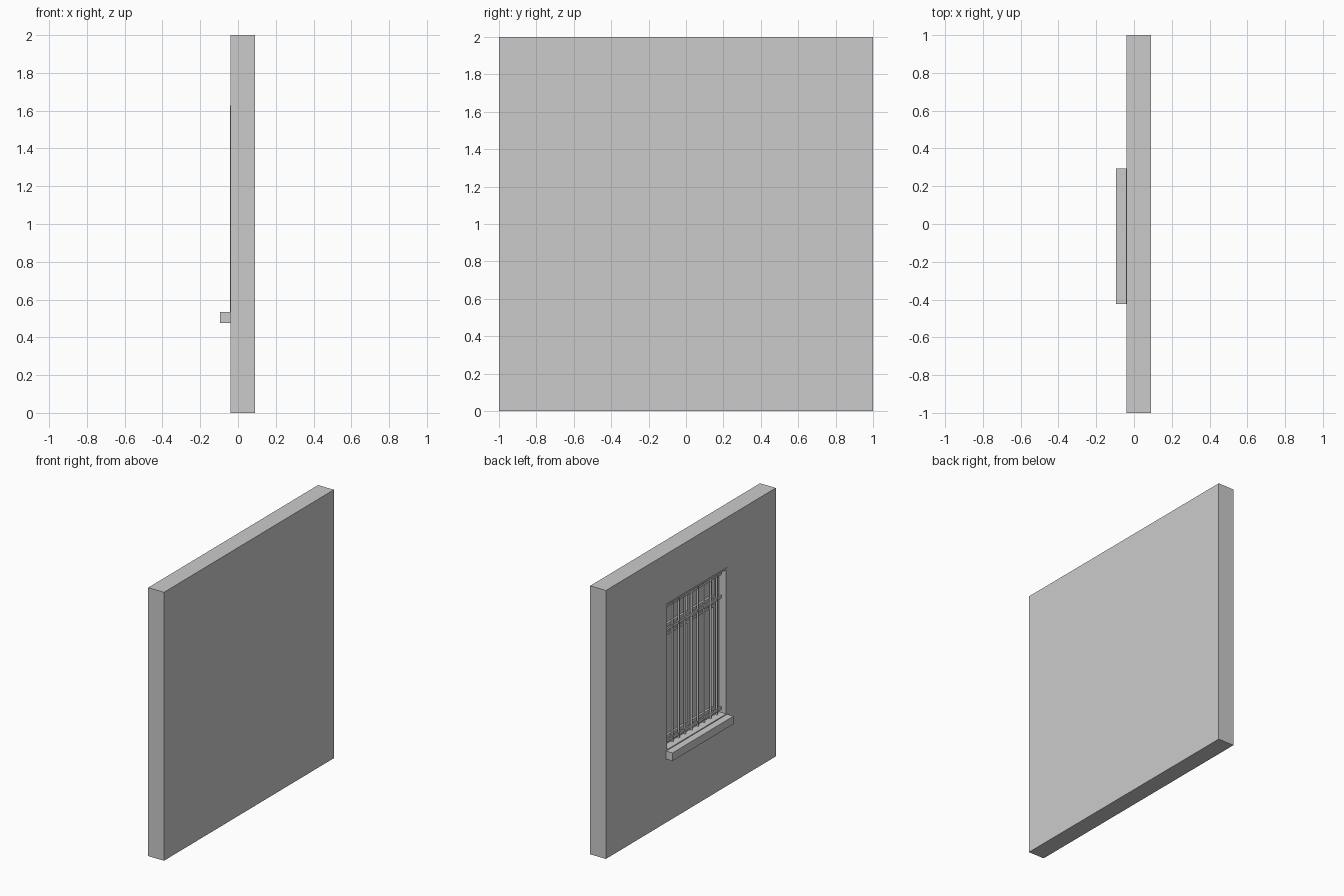
import bpy

if "Cube" in bpy.data.objects:
    bpy.data.objects.remove(bpy.data.objects["Cube"])

Y0, Y1 = -0.42, 0.29        # window opening across the wall
Z0, Z1 = 0.535, 1.62        # opening height
YC = (Y0 + Y1) / 2


def box(name, x, y, z):
    """Box from (min, max) pairs on each axis."""
    bpy.ops.mesh.primitive_cube_add(size=1, location=[(a + b) / 2 for a, b in (x, y, z)])
    o = bpy.context.object
    o.name = name
    o.scale = [b - a for a, b in (x, y, z)]
    bpy.ops.object.transform_apply(location=False, rotation=False, scale=True)
    return o


def frame(name, x, y, z, t):
    """Rectangular frame of member width t."""
    box(name + "_side", x, (y[0], y[0] + t), z)
    box(name + "_side", x, (y[1] - t, y[1]), z)
    box(name + "_rail", x, (y[0] + t, y[1] - t), (z[0], z[0] + t))
    box(name + "_rail", x, (y[0] + t, y[1] - t), (z[1] - t, z[1]))


# Wall with a window recess that stays closed at the back
wall = box("wall", (-0.04, 0.09), (-1, 1), (0, 2))
cutter = box("recess_cutter", (-0.2, 0.05), (Y0, Y1), (Z0 - 0.01, Z1))
cutter.hide_render = True
cutter.hide_set(True)
cut = wall.modifiers.new("recess", 'BOOLEAN')
cut.operation = 'DIFFERENCE'
cut.solver = 'EXACT'
cut.object = cutter

# Projecting sill and the thin lining around the opening
box("sill", (-0.095, 0.03), (Y0 - 0.004, Y1 + 0.005), (0.475, 0.535))
frame("lining", (-0.043, 0.05), (Y0 - 0.004, Y1 + 0.005), (Z0 - 0.005, Z1 + 0.008), 0.012)

# Outer window frame, transom and glass
ya, yb, za, zb = Y0 + 0.008, Y1 - 0.008, Z0 + 0.005, Z1 - 0.005
frame("window_frame", (0.015, 0.05), (ya, yb), (za, zb), 0.035)
box("transom", (0.012, 0.05), (ya + 0.035, yb - 0.035), (1.37, 1.41))
box("glass", (0.036, 0.042), (ya + 0.02, yb - 0.02), (za + 0.02, zb - 0.02))

# Two casements below and two fanlights above the transom
for y in ((ya + 0.035, YC), (YC, yb - 0.035)):
    frame("casement", (0.02, 0.048), y, (za + 0.035, 1.37), 0.025)
    frame("fanlight", (0.02, 0.048), y, (1.41, zb - 0.035), 0.02)

# Security grille: flat rails fixed into the jambs, round vertical bars
for z in (0.575, 1.405, 1.58):
    box("grille_rail", (-0.003, 0.008), (Y0, Y1), (z - 0.011, z + 0.011))
N = 9
for i in range(N):
    y = Y0 + (Y1 - Y0) * (i + 0.75) / (N + 0.5)
    bpy.ops.mesh.primitive_cylinder_add(vertices=12, radius=0.008, depth=Z1 - Z0 - 0.02,
                                        location=(0.002, y, (Z0 + Z1) / 2))
    bpy.context.object.name = "grille_bar"
    bpy.ops.object.shade_smooth_by_angle()
